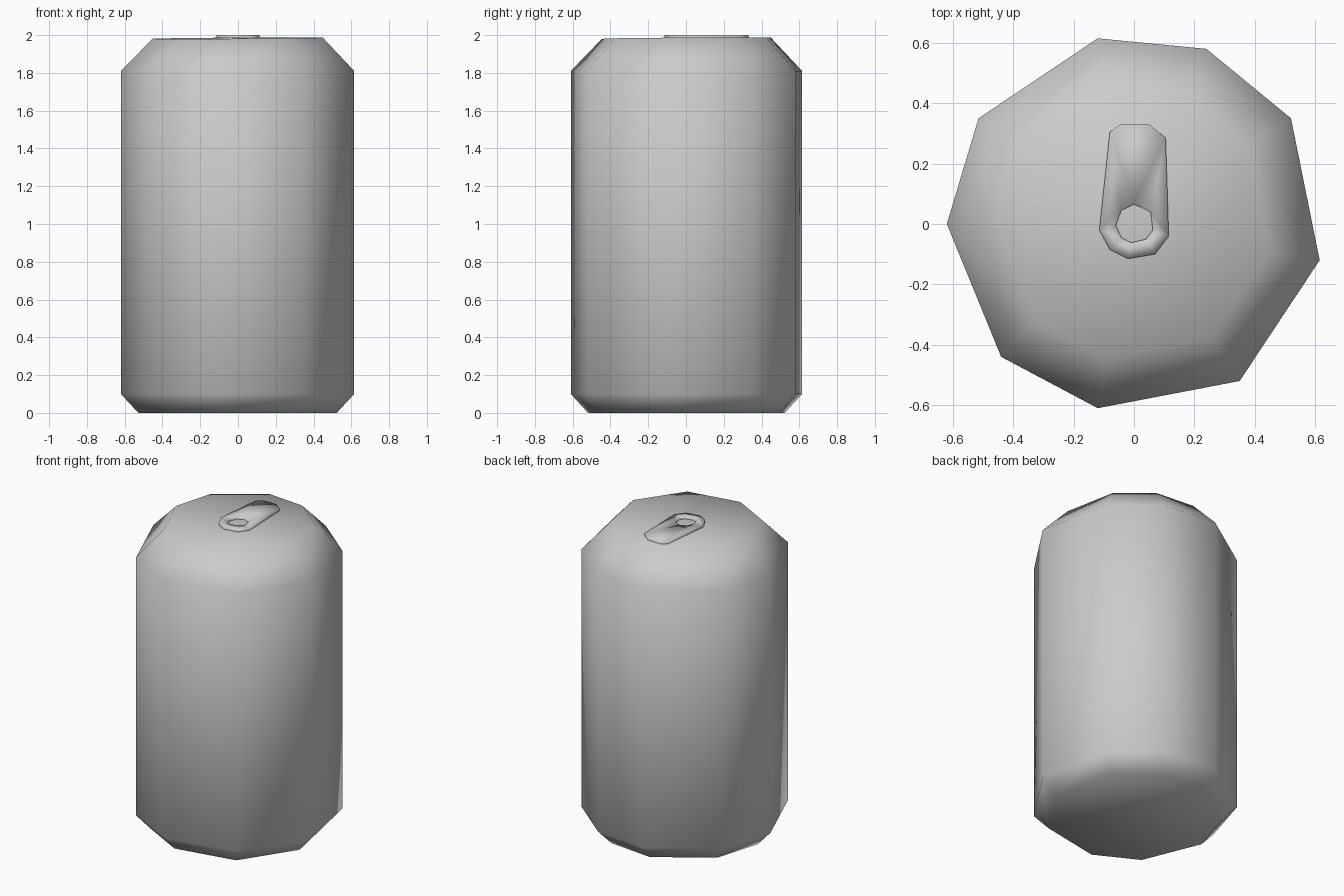
import bpy
import bmesh

cube = bpy.data.objects.get("Cube")
if cube:
    bpy.data.objects.remove(cube, do_unlink=True)


def make_material(name, color):
    mat = bpy.data.materials.new(name)
    mat.use_nodes = True
    mat.diffuse_color = color
    mat.node_tree.nodes["Principled BSDF"].inputs["Base Color"].default_value = color
    return mat


def add_object(name, bm, mat):
    bmesh.ops.recalc_face_normals(bm, faces=bm.faces[:])
    for face in bm.faces:
        face.smooth = True
    mesh = bpy.data.meshes.new(name)
    bm.to_mesh(mesh)
    bm.free()
    mesh.materials.append(mat)
    obj = bpy.data.objects.new(name, mesh)
    bpy.context.collection.objects.link(obj)
    return obj


def lid_height(x, y):
    # The lid leans very slightly up towards the back left
    return 1.984 + 0.007 * x + 0.007 * y


def bridge(bm, low, high):
    n = len(low)
    for i in range(n):
        j = (i + 1) % n
        bm.faces.new((low[i], low[j], high[j], high[i]))


grey = make_material("plain grey", (0.6, 0.6, 0.6, 1))

# Can body: an uneven nine-sided outline lofted through four levels
outline = [(-0.62, 0), (-0.44, -0.44), (-0.12, -0.61), (0.35, -0.52), (0.615, -0.12),
           (0.52, 0.35), (0.24, 0.58), (-0.12, 0.615), (-0.515, 0.35)]
levels = [(0.85, 0), (1, 0.1), (1, 1.81), (0.73, None)]
bm = bmesh.new()
rings = []
for scale, z in levels:
    ring = []
    for x, y in outline:
        x, y = x * scale, y * scale
        ring.append(bm.verts.new((x, y, lid_height(x, y) if z is None else z)))
    rings.append(ring)
for low, high in zip(rings, rings[1:]):
    bridge(bm, low, high)
bm.faces.new(rings[0])
bm.faces.new(rings[-1])
add_object("can_body", bm, grey)

# Pull tab: a thin plate with a finger hole, resting on the lid
tab_outline = [(-0.08, 0.305), (-0.045, 0.33), (0.05, 0.33), (0.105, 0.285), (0.115, -0.04),
               (0.07, -0.1), (-0.02, -0.115), (-0.08, -0.085), (-0.115, -0.02)]
hole_outline = [(0, 0.065), (0.055, 0.04), (0.062, -0.02), (0.04, -0.05),
                (-0.01, -0.062), (-0.042, -0.045), (-0.06, -0.005), (-0.042, 0.045)]
bm = bmesh.new()
edges = []
for loop in (tab_outline, hole_outline):
    top = [bm.verts.new((x, y, 2.0)) for x, y in loop]
    base = [bm.verts.new((x, y, lid_height(x, y) + 0.001)) for x, y in loop]
    bridge(bm, base, top)
    edges += [bm.edges.get((top[i - 1], top[i])) for i in range(len(top))]
bmesh.ops.triangle_fill(bm, edges=edges, use_beauty=True)
add_object("pull_tab", bm, grey)
